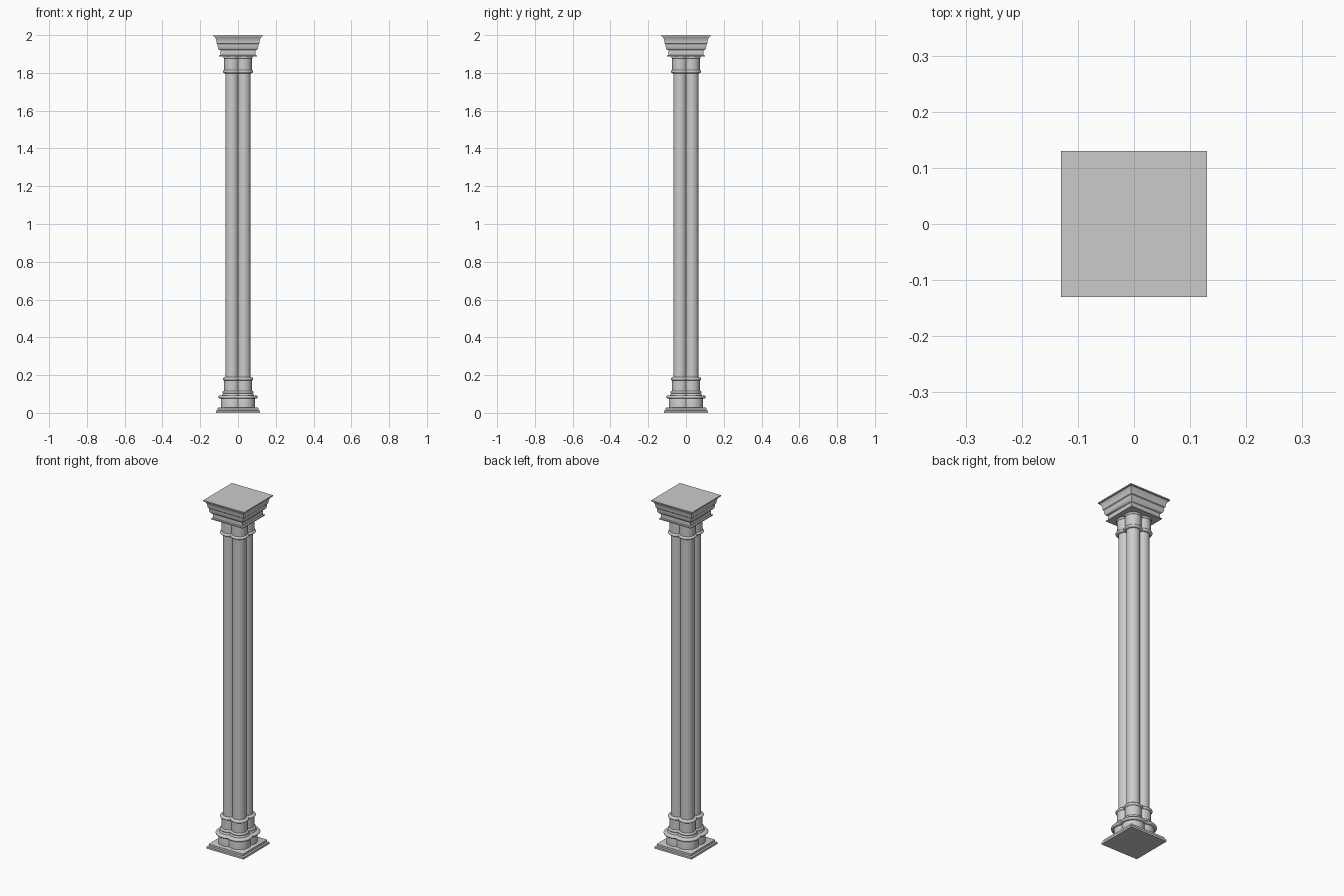
import bpy, math

if "Cube" in bpy.data.objects:
    bpy.data.objects.remove(bpy.data.objects["Cube"])

C = 0.0315   # lobe centre offset along x and y
STEPS = 14   # segments per lobe


def square(h):
    return [(h, -h), (h, h), (-h, h), (-h, -h)]


def quatrefoil(h):
    # four overlapping circles; h is the half width seen from the front
    r = h - C
    a = math.acos(C / r)
    start, end = a - math.pi / 2, math.pi - a
    pts = []
    for k in range(4):
        turn = k * math.pi / 2
        cx, cy = C * math.sqrt(2) * math.cos(turn + math.pi / 4), C * math.sqrt(2) * math.sin(turn + math.pi / 4)
        for i in range(STEPS):
            t = start + (end - start) * i / STEPS + turn
            pts.append((cx + r * math.cos(t), cy + r * math.sin(t)))
    return pts


def loft(name, outline, profile):
    # stack the outline along a (half width, z) profile and cap both ends
    verts, faces = [], []
    for h, z in profile:
        ring = outline(h)
        n = len(ring)
        verts += [(x, y, z) for x, y in ring]
    for j in range(len(profile) - 1):
        for i in range(n):
            k = (i + 1) % n
            faces.append((j * n + i, j * n + k, (j + 1) * n + k, (j + 1) * n + i))
    faces.append(tuple(reversed(range(n))))
    faces.append(tuple(range(len(verts) - n, len(verts))))
    mesh = bpy.data.meshes.new(name)
    mesh.from_pydata(verts, [], faces)
    ob = bpy.data.objects.new(name, mesh)
    bpy.context.collection.objects.link(ob)
    bpy.ops.object.select_all(action='DESELECT')
    ob.select_set(True)
    bpy.context.view_layer.objects.active = ob
    bpy.ops.object.shade_smooth_by_angle(angle=math.radians(35))
    return ob


def bead(name, h, z, r, bulge):
    # rounded moulding following the clustered outline
    loft(name, quatrefoil,
         [(h - bulge + bulge * math.cos(t), z + r * math.sin(t))
          for t in [math.pi * (i / 8 - 0.5) for i in range(9)]])


# Square plinth with a stepped top
loft("plinth", square, [(0.117, 0), (0.117, 0.011), (0.109, 0.014), (0.109, 0.026), (0.105, 0.028)])

# Clustered base, shaft and neck
loft("base_drum", quatrefoil, [(0.090, 0.026), (0.090, 0.075), (0.086, 0.09), (0.080, 0.103)])
loft("base_neck", quatrefoil, [(0.074, 0.09), (0.074, 0.175)])
loft("shaft", quatrefoil, [(0.067, 0.16), (0.067, 1.82)])
loft("capital_neck", quatrefoil, [(0.073, 1.80), (0.073, 1.89)])

# Beads
bead("base_large_bead", 0.104, 0.084, 0.009, 0.012)
bead("base_small_bead", 0.082, 0.109, 0.007, 0.008)
bead("lower_shaft_bead", 0.081, 0.180, 0.009, 0.011)
bead("upper_shaft_bead", 0.081, 1.807, 0.009, 0.011)
bead("capital_bead", 0.077, 1.882, 0.007, 0.007)

# Square moulded capital
loft("capital", square, [
    (0.100, 1.887), (0.100, 1.893), (0.093, 1.895), (0.093, 1.920),
    (0.100, 1.922), (0.105, 1.928), (0.108, 1.940), (0.109, 1.952),
    (0.113, 1.956), (0.114, 1.966), (0.116, 1.976), (0.120, 1.986),
    (0.124, 1.992), (0.130, 1.993), (0.130, 2.0)])
